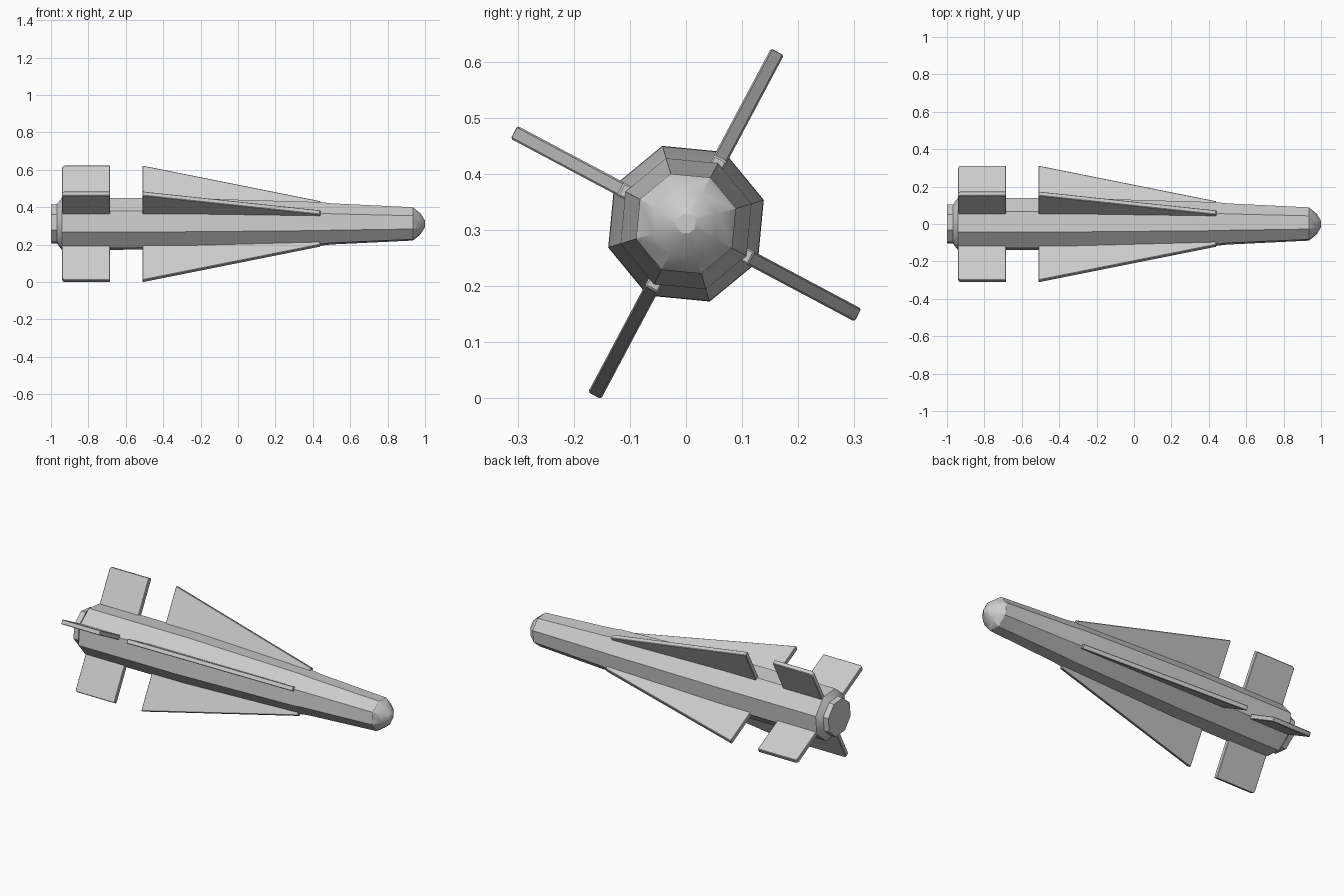
import bpy, bmesh, math
from mathutils import Matrix, Vector

cube = bpy.data.objects.get("Cube")
if cube:
    bpy.data.objects.remove(cube, do_unlink=True)

AXIS_Z = 0.311
ROLL = math.radians(62)   # direction of the first fin around the long axis
SIDES = 8

grey = bpy.data.materials.new("light grey metal")
grey.use_nodes = True
colour = (0.6, 0.6, 0.6, 1)
grey.diffuse_color = colour
grey.node_tree.nodes["Principled BSDF"].inputs["Base Color"].default_value = colour


def finish(bm, name):
    bmesh.ops.recalc_face_normals(bm, faces=bm.faces)
    mesh = bpy.data.meshes.new(name)
    bm.to_mesh(mesh)
    bm.free()
    mesh.materials.append(grey)
    obj = bpy.data.objects.new(name, mesh)
    bpy.context.collection.objects.link(obj)
    obj.location.z = AXIS_Z
    bpy.ops.object.select_all(action='DESELECT')
    obj.select_set(True)
    bpy.context.view_layer.objects.active = obj
    bpy.ops.object.shade_smooth_by_angle(angle=math.radians(30))
    return obj


def make_body(name, profile):
    """Eight-sided body lofted along x from (x, radius) pairs."""
    bm = bmesh.new()
    rings = []
    for x, r in profile:
        angles = [ROLL + math.tau * i / SIDES for i in range(SIDES)]
        rings.append([bm.verts.new((x, r * math.cos(a), r * math.sin(a))) for a in angles])
    for a, b in zip(rings, rings[1:]):
        for i in range(SIDES):
            j = (i + 1) % SIDES
            bm.faces.new((a[i], a[j], b[j], b[i]))
    bm.faces.new(rings[0])
    bm.faces.new(rings[-1])
    return finish(bm, name)


def make_fin(name, outline, angle, thickness=0.026):
    """Flat plate from an (x, radius) outline, turned around the long axis."""
    bm = bmesh.new()
    face = bm.faces.new([bm.verts.new((x, r, -thickness / 2)) for x, r in outline])
    ext = bmesh.ops.extrude_face_region(bm, geom=[face])
    moved = [v for v in ext["geom"] if isinstance(v, bmesh.types.BMVert)]
    bmesh.ops.translate(bm, verts=moved, vec=Vector((0, 0, thickness)))
    bmesh.ops.recalc_face_normals(bm, faces=bm.faces)
    bmesh.ops.bevel(bm, geom=bm.edges[:], offset=0.003, segments=1, affect='EDGES')
    bmesh.ops.rotate(bm, verts=bm.verts, matrix=Matrix.Rotation(angle, 3, 'X'))
    return finish(bm, name)


# Body: tail nozzle, long taper, shoulder and blunt nose
make_body("body", [(-1, 0.108), (-0.968, 0.11), (-0.942, 0.145), (-0.3, 0.144),
                   (0.44, 0.122), (0.5, 0.115), (0.935, 0.093),
                   (0.975, 0.06), (1, 0.018)])

# Four square tail fins and four swept wings
tail_outline = [(-0.94, 0.1), (-0.685, 0.1), (-0.685, 0.347), (-0.93, 0.347), (-0.94, 0.337)]
wing_outline = [(-0.51, 0.09), (0.44, 0.09), (0.44, 0.132), (-0.51, 0.347)]
for i, side in enumerate(["upper_back", "upper_front", "lower_front", "lower_back"]):
    turn = ROLL + i * math.pi / 2
    make_fin("tail_fin_" + side, tail_outline, turn)
    make_fin("wing_" + side, wing_outline, turn)
